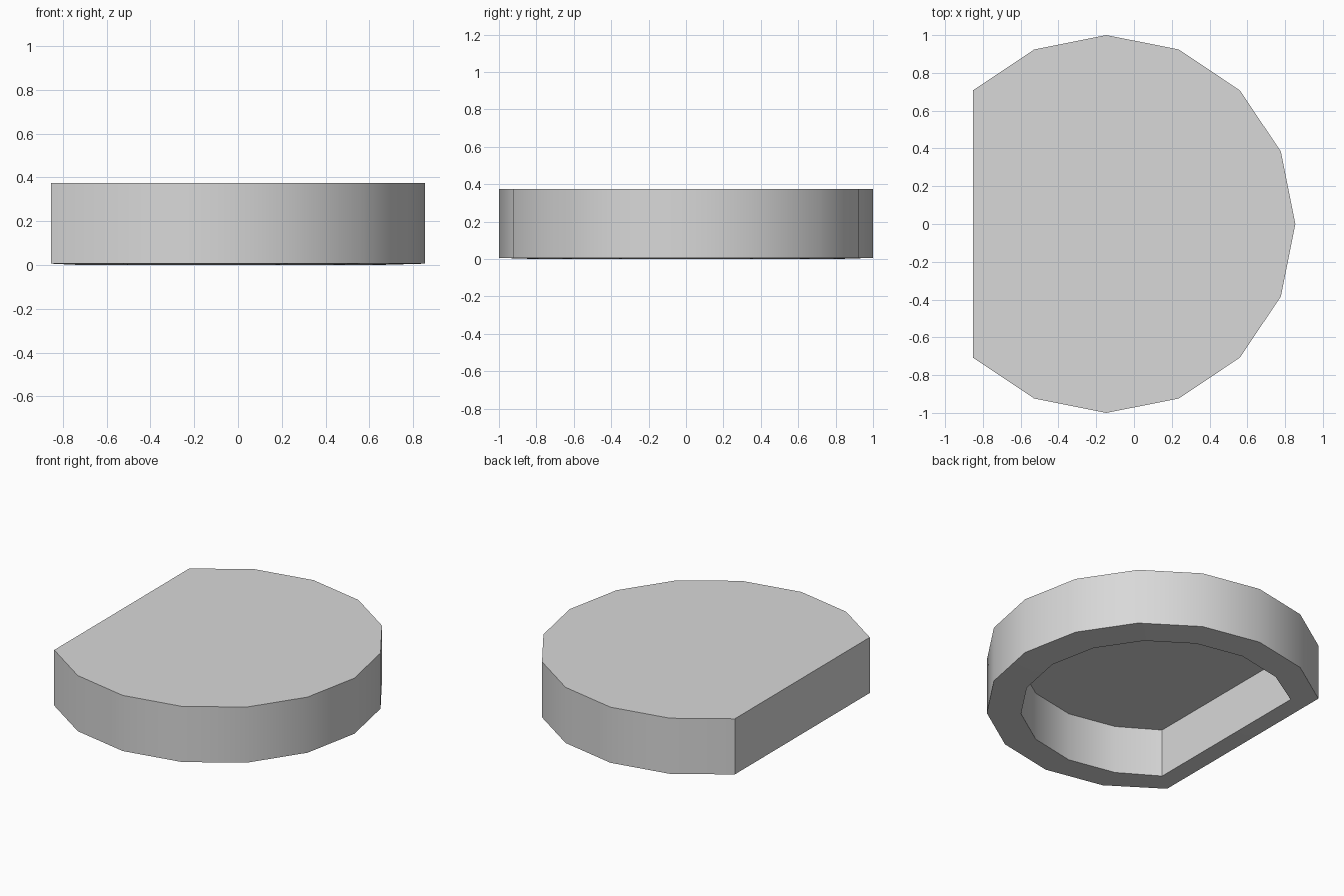
import bpy, bmesh, math

if "Cube" in bpy.data.objects:
    bpy.data.objects.remove(bpy.data.objects["Cube"])

ANGLES = [math.radians(a * 22.5) for a in range(-5, 6)]

mat = bpy.data.materials.new("light grey")
mat.diffuse_color = (0.69, 0.69, 0.69, 1)
mat.use_nodes = True
mat.node_tree.nodes["Principled BSDF"].inputs["Base Color"].default_value = mat.diffuse_color

bm = bmesh.new()


def ring(cx, r, z, flat_x, flat_y):
    """16-sided arc closed by a straight side at flat_x."""
    pts = [(cx + r * math.cos(a), r * math.sin(a)) for a in ANGLES]
    pts = [(flat_x, -flat_y)] + pts + [(flat_x, flat_y)]
    return [bm.verts.new((x, y, z)) for x, y in pts]


def outer(z):
    return ring(-0.146, 1.0, z, -0.853, 0.707)


def inner(z):
    return ring(-0.170, 0.812, z, -0.725, 0.601)


def bridge(a, b):
    n = len(a)
    for i in range(n):
        j = (i + 1) % n
        bm.faces.new((a[i], a[j], b[j], b[i]))


# Top plate, outer wall, slightly sloped rim, inner wall, pocket ceiling
rings = [outer(0.375), outer(0.006), inner(0.0), inner(0.319)]
bm.faces.new(rings[0])
for a, b in zip(rings, rings[1:]):
    bridge(a, b)
bm.faces.new(rings[-1])
bmesh.ops.recalc_face_normals(bm, faces=bm.faces)

mesh = bpy.data.meshes.new("hollow_cap")
bm.to_mesh(mesh)
bm.free()
mesh.materials.append(mat)
cap = bpy.data.objects.new("hollow_cap", mesh)
bpy.context.collection.objects.link(cap)

# Smooth the round walls, keep corners sharp
bpy.context.view_layer.objects.active = cap
cap.select_set(True)
bpy.ops.object.shade_smooth_by_angle(angle=math.radians(30))
